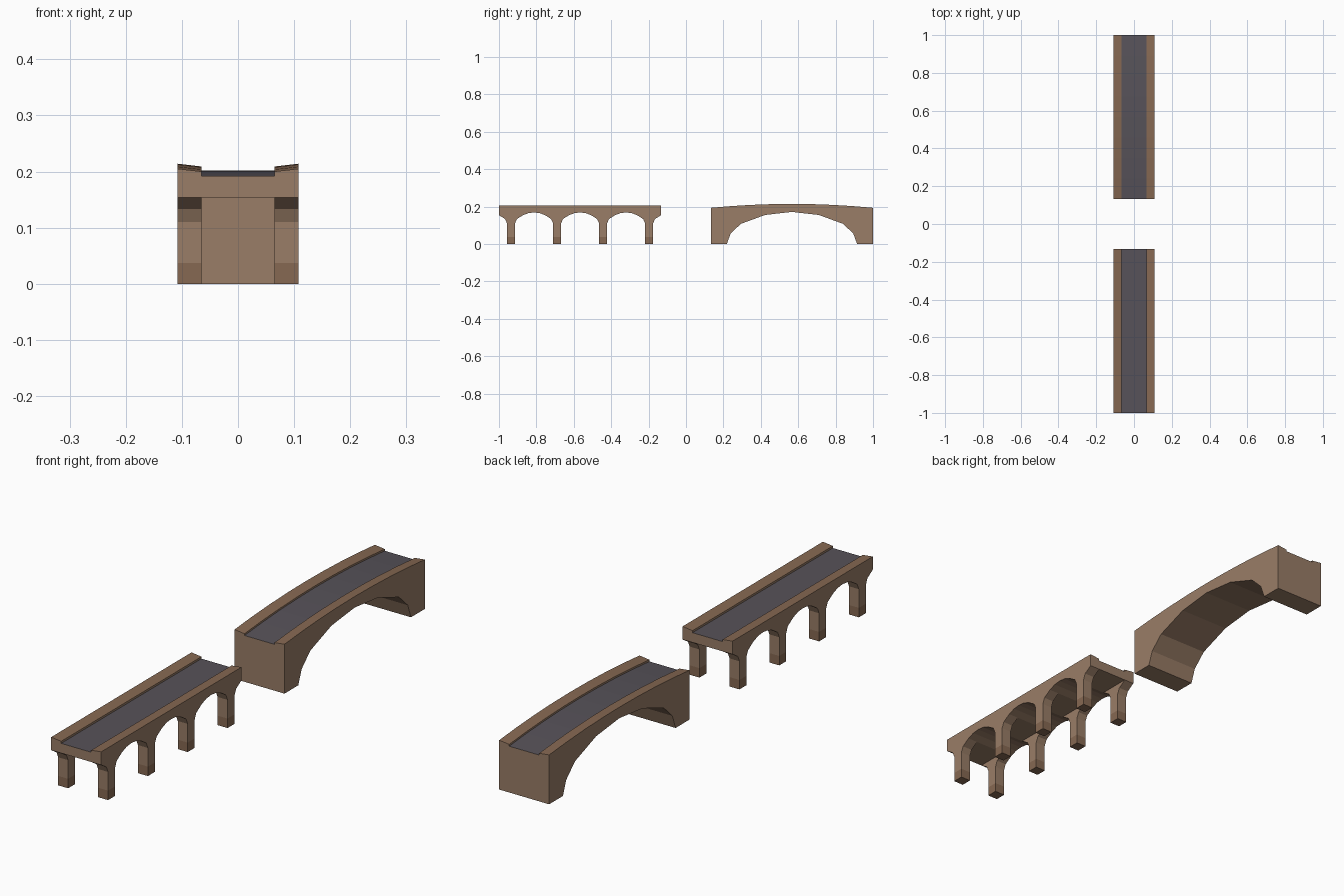
import bpy, bmesh

if "Cube" in bpy.data.objects:
    bpy.data.objects.remove(bpy.data.objects["Cube"])


def material(name, rgb):
    m = bpy.data.materials.new(name)
    m.diffuse_color = (*rgb, 1)
    m.use_nodes = True
    m.node_tree.nodes["Principled BSDF"].inputs["Base Color"].default_value = m.diffuse_color
    return m


STONE = material("stone", (0.32, 0.205, 0.135))
TRIM = material("trim", (0.24, 0.14, 0.085))
ROAD = material("road", (0.095, 0.085, 0.1))

HALF_W, ROAD_W = 0.108, 0.065     # half widths of bridge and roadway
HALF_L, CENTRE = 0.4335, 0.5665   # half length and |y| centre of each bridge


def slab(name, x0, x1, bottom, top, top_mat, side_mat=STONE, slope=0.0):
    """Extrude a (y, z) side profile from x0 to x1; top rises by slope at x1."""
    bm = bmesh.new()
    n = len(bottom)
    profile = bottom + top[::-1]
    count = len(profile)
    a = [bm.verts.new((x0, y, z)) for y, z in profile]
    b = [bm.verts.new((x1, y, z + (slope if i >= n else 0)))
         for i, (y, z) in enumerate(profile)]
    bm.faces.new(a)
    bm.faces.new(b[::-1])
    for i in range(count):
        j = (i + 1) % count
        f = bm.faces.new((a[i], b[i], b[j], a[j]))
        f.material_index = int(n <= i < count - 1)
    bmesh.ops.recalc_face_normals(bm, faces=bm.faces)
    me = bpy.data.meshes.new(name)
    bm.to_mesh(me)
    bm.free()
    me.materials.append(side_mat)
    me.materials.append(top_mat)
    ob = bpy.data.objects.new(name, me)
    bpy.context.collection.objects.link(ob)
    return ob


# Viaduct: side arcades on four pairs of legs, with a vaulted deck between
LEG, STEP, FOOT = 0.0215, 0.246, 0.037
legs = [-CENTRE + STEP * (i - 1.5) for i in range(4)]
low = [(LEG, FOOT), (LEG, 0.11), (LEG + 0.01, 0.133)]
high = [(0.0645, 0.154), (0.094, 0.165)]


def arcade(points):
    out = []
    for i, c in enumerate(legs):
        left = points if i > 0 else [p for p in points if p[0] < 0.07]
        right = points if i < 3 else [p for p in points if p[0] < 0.07]
        out += [(c - d, z) for d, z in reversed(left)]
        out += [(c + d, z) for d, z in right]
        if i < 3:
            out.append((c + STEP / 2, 0.168))
    return out


rib, vault = arcade(low + high), arcade(high)
ends = (rib[0][0], rib[-1][0])
slab("viaduct_deck", -ROAD_W, ROAD_W, vault, [(y, 0.192) for y in ends], ROAD)
for side, s in (("left", -1), ("right", 1)):
    slab(f"viaduct_arcade_{side}", s * ROAD_W, s * HALF_W, rib,
         [(y, 0.2) for y in ends], TRIM, slope=0.005)
    # Darker feet
    for i, c in enumerate(legs):
        ys = (c - LEG, c + LEG)
        slab(f"foot_{side}_{i + 1}", s * ROAD_W, s * HALF_W,
             [(y, 0) for y in ys], [(y, FOOT) for y in ys], STONE, TRIM)

# Arched bridge: a single wide span with solid abutments and a bowed top
span = [(0.348, 0), (0.328, 0.055), (0.274, 0.107), (0.143, 0.155)]
under = [(CENTRE - HALF_L, 0)] + [(CENTRE - d, z) for d, z in span]
under += [(CENTRE, 0.171)]
under += [(CENTRE + d, z) for d, z in reversed(span)] + [(CENTRE + HALF_L, 0)]


def bow(crown):
    return [(CENTRE + HALF_L * t / 4, crown - 0.021 * (t / 4) ** 2)
            for t in range(-4, 5)]


slab("arch_span", -ROAD_W, ROAD_W, under, bow(0.202), ROAD)
for side, s in (("left", -1), ("right", 1)):
    slab(f"arch_side_{side}", s * ROAD_W, s * HALF_W, under, bow(0.209),
         TRIM, slope=0.005)
